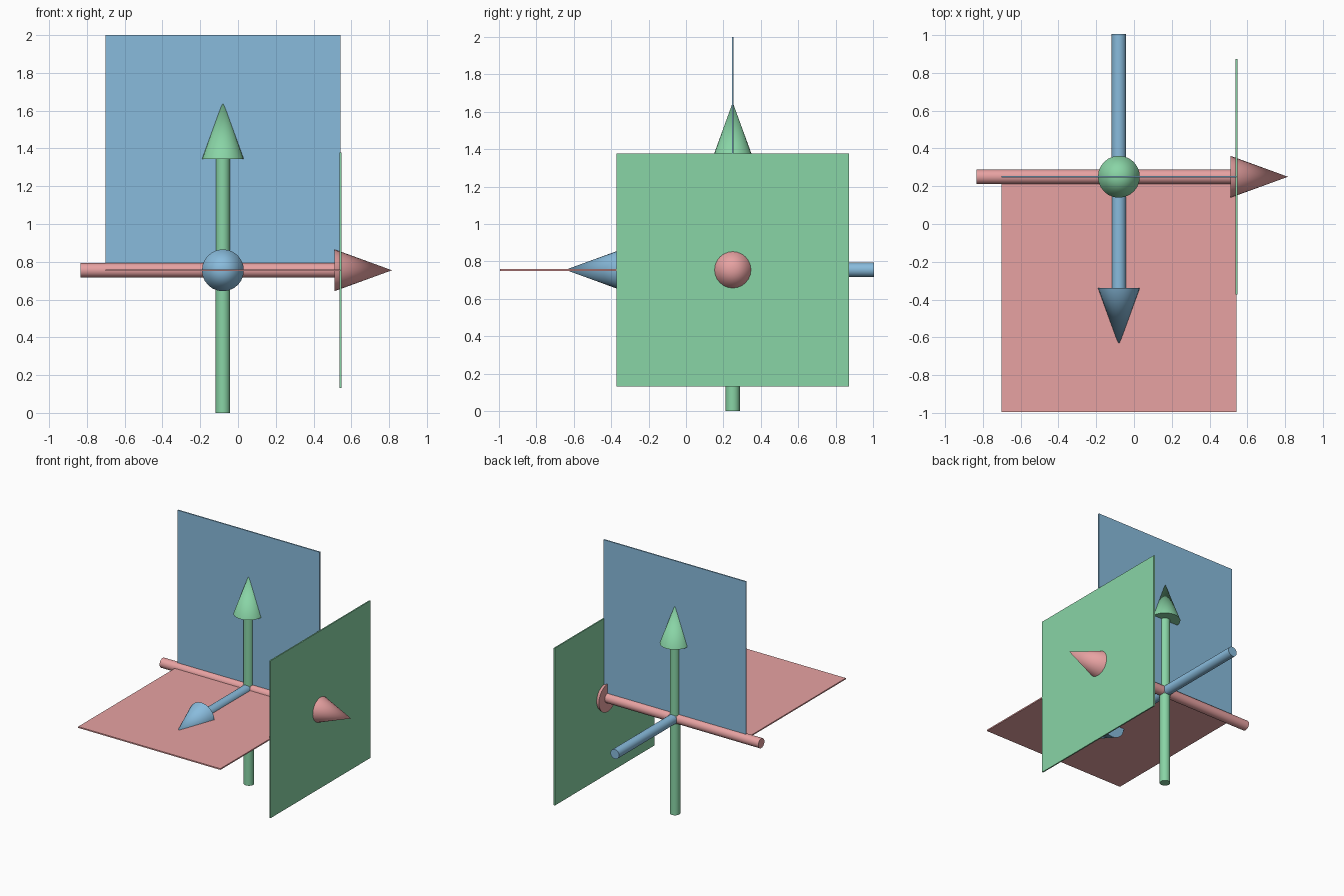
import bpy, math
from mathutils import Vector

if "Cube" in bpy.data.objects:
    bpy.data.objects.remove(bpy.data.objects["Cube"])

CENTRE = Vector((-0.08, 0.25, 0.755))
SIDE, THICK = 1.245, 0.01


def material(name, rgb):
    m = bpy.data.materials.new(name)
    m.diffuse_color = (*rgb, 1)
    m.use_nodes = True
    m.node_tree.nodes["Principled BSDF"].inputs["Base Color"].default_value = m.diffuse_color
    return m


RED = material("red", (0.80, 0.36, 0.36))
GREEN = material("green", (0.25, 0.66, 0.38))
BLUE = material("blue", (0.25, 0.50, 0.72))


def finish(name, mat=None):
    ob = bpy.context.object
    ob.name = name
    if mat:
        ob.data.materials.append(mat)
    return ob


# Arrow: straight shaft and cone head through the shared centre
def arrow(name, direction, mat):
    d = Vector(direction)
    rot = d.to_track_quat('Z', 'Y').to_euler()
    tail, neck, tip = -0.755, 0.59, 0.895
    bpy.ops.mesh.primitive_cylinder_add(vertices=24, radius=0.038, depth=neck - tail,
                                        location=CENTRE + d * (neck + tail) / 2, rotation=rot)
    finish(name + "_shaft", mat)
    bpy.ops.object.shade_smooth_by_angle()
    bpy.ops.mesh.primitive_cone_add(vertices=24, radius1=0.111, radius2=0, depth=tip - neck,
                                    location=CENTRE + d * (neck + tip) / 2, rotation=rot)
    finish(name + "_head", mat)
    bpy.ops.object.shade_smooth_by_angle()


# Thin square panel
def panel(name, offset, axis, mat):
    bpy.ops.mesh.primitive_cube_add(size=1, location=CENTRE + Vector(offset))
    size = [SIDE] * 3
    size[axis] = THICK
    finish(name, mat).scale = size


arrow("sideways_arrow", (1, 0, 0), RED)
arrow("upright_arrow", (0, 0, 1), GREEN)
arrow("forward_arrow", (0, -1, 0), BLUE)

h = SIDE / 2
panel("floor_panel", (0, -h, 0), 2, RED)
panel("back_panel", (0, 0, h), 1, BLUE)
panel("side_panel", (h, 0, 0), 0, GREEN)

# Small grey hub where the arrows cross
bpy.ops.mesh.primitive_uv_sphere_add(segments=24, ring_count=12, radius=0.05, location=CENTRE)
finish("hub")
bpy.ops.object.shade_smooth_by_angle()
